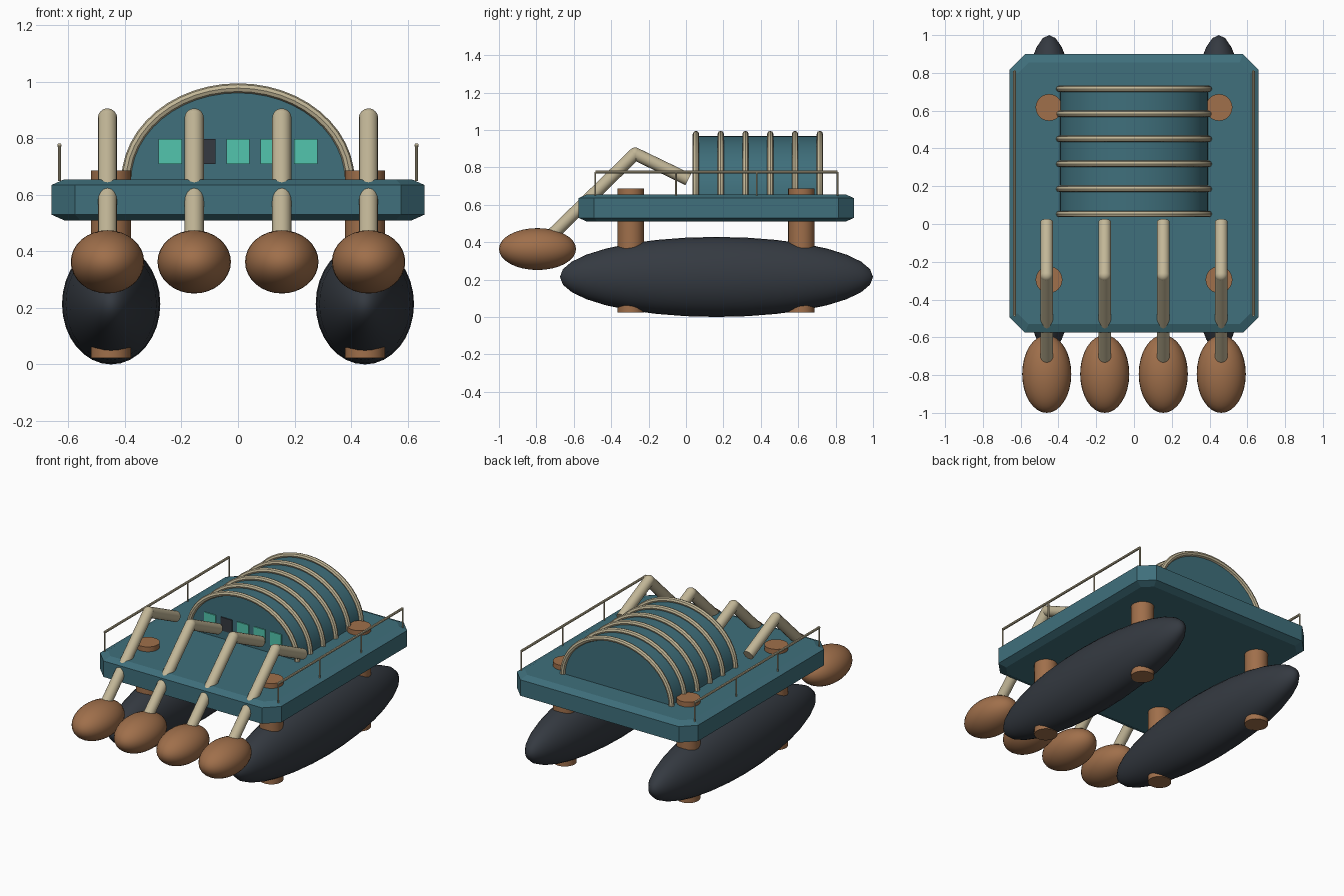
import bpy, bmesh
from math import sin, cos, pi, radians
from mathutils import Vector

if "Cube" in bpy.data.objects:
    bpy.data.objects.remove(bpy.data.objects["Cube"], do_unlink=True)


def material(name, rgb):
    m = bpy.data.materials.new(name)
    m.use_nodes = True
    m.diffuse_color = (*rgb, 1)
    m.node_tree.nodes["Principled BSDF"].inputs["Base Color"].default_value = (*rgb, 1)
    return m


TEAL = material("teal hull", (0.05, 0.16, 0.20))
DARK = material("charcoal rubber", (0.035, 0.042, 0.053))
COPPER = material("copper brown", (0.35, 0.16, 0.07))
TAN = material("tan tube", (0.54, 0.47, 0.31))
GLASS = material("turquoise glass", (0.085, 0.56, 0.42))


def finish(name, mat, smooth=True):
    ob = bpy.context.object
    ob.name = name
    ob.data.materials.append(mat)
    if smooth:
        bpy.ops.object.shade_smooth_by_angle(angle=radians(35))
    return ob


def from_bmesh(name, bm, mat, smooth=False):
    bmesh.ops.recalc_face_normals(bm, faces=bm.faces)
    me = bpy.data.meshes.new(name)
    bm.to_mesh(me)
    bm.free()
    ob = bpy.data.objects.new(name, me)
    bpy.context.collection.objects.link(ob)
    bpy.ops.object.select_all(action='DESELECT')
    ob.select_set(True)
    bpy.context.view_layer.objects.active = ob
    return finish(name, mat, smooth)


def ellipsoid(name, centre, radii, mat, along_y=False):
    bpy.ops.mesh.primitive_uv_sphere_add(segments=32, ring_count=16, radius=1, location=centre)
    ob = bpy.context.object
    if along_y:
        ob.rotation_euler.x = pi / 2
        radii = (radii[0], radii[2], radii[1])
    ob.scale = radii
    return finish(name, mat)


def rod(name, a, b, r, mat, sides=16):
    a, b = Vector(a), Vector(b)
    bpy.ops.mesh.primitive_cylinder_add(vertices=sides, radius=r, depth=(b - a).length,
                                        location=(a + b) / 2)
    bpy.context.object.rotation_euler = (b - a).to_track_quat('Z', 'Y').to_euler()
    return finish(name, mat)


def box(name, centre, size, mat):
    bpy.ops.mesh.primitive_cube_add(size=1, location=centre)
    bpy.context.object.scale = size
    return finish(name, mat, False)


# Deck: octagonal slab with sloped rims above and below
def octagon(bm, inset, z):
    hx, hy, cy = 0.66 - inset, 0.737 - inset, 0.162
    cut = 0.083 - inset * 0.586
    corners = [(hx, hy - cut), (hx - cut, hy), (cut - hx, hy), (-hx, hy - cut),
               (-hx, cut - hy), (cut - hx, -hy), (hx - cut, -hy), (hx, cut - hy)]
    return [bm.verts.new((x, y + cy, z)) for x, y in corners]


bm = bmesh.new()
rings = [octagon(bm, i, z) for i, z in
         ((0.045, 0.51), (0, 0.53), (0, 0.635), (0.045, 0.655))]
bm.faces.new(rings[0])
bm.faces.new(rings[-1])
for low, high in zip(rings, rings[1:]):
    for i in range(8):
        j = (i + 1) % 8
        bm.faces.new((low[i], low[j], high[j], high[i]))
from_bmesh("deck", bm, TEAL)


# Cabin: flattened half barrel
def arch(rx, rz, steps=24):
    return [(rx * cos(pi * i / steps), 0.65 + rz * sin(pi * i / steps))
            for i in range(steps + 1)]


CABIN_FRONT, CABIN_BACK = 0.055, 0.715
bm = bmesh.new()
end = bm.faces.new([bm.verts.new((x, CABIN_FRONT, z)) for x, z in arch(0.392, 0.318)])
new = bmesh.ops.extrude_face_region(bm, geom=[end], use_keep_orig=True)["geom"]
bmesh.ops.translate(bm, vec=(0, CABIN_BACK - CABIN_FRONT, 0),
                    verts=[g for g in new if isinstance(g, bmesh.types.BMVert)])
from_bmesh("cabin", bm, TEAL, True)

# Ribs arching over the cabin
for n in range(6):
    curve = bpy.data.curves.new("cabin_rib", 'CURVE')
    curve.dimensions = '3D'
    curve.bevel_depth = 0.017
    curve.bevel_resolution = 2
    curve.use_fill_caps = True
    points = arch(0.396, 0.328)
    spline = curve.splines.new('POLY')
    spline.points.add(len(points) - 1)
    for p, (x, z) in zip(spline.points, points):
        p.co = (x, 0.053 + n * 0.1325, z, 1)
    rib = bpy.data.objects.new("cabin_rib", curve)
    bpy.context.collection.objects.link(rib)
    bpy.ops.object.select_all(action='DESELECT')
    rib.select_set(True)
    bpy.context.view_layer.objects.active = rib
    bpy.ops.object.convert(target='MESH')
    finish("cabin_rib", TAN)

# Windows on the cabin front, one of them dark
for n in range(-2, 3):
    box("cabin_window", (n * 0.12, CABIN_FRONT - 0.002, 0.754), (0.082, 0.009, 0.088),
        DARK if n == -1 else GLASS)

for side, s in (("left", 1), ("right", -1)):
    # Pontoon and the two posts that carry it
    ellipsoid(side + "_pontoon", (s * 0.449, 0.163, 0.214), (0.174, 0.837, 0.214), DARK, True)
    for y in (-0.295, 0.617):
        rod(side + "_pontoon_post", (s * 0.45, y, 0.023), (s * 0.45, y, 0.687), 0.071, COPPER, 24)

    # Railing
    x, y0, y1 = s * 0.632, -0.485, 0.81
    rod(side + "_handrail", (x, y0, 0.775), (x, y1, 0.775), 0.008, TAN, 8)
    for i in range(4):
        y = y0 + (y1 - y0) * i / 3
        rod(side + "_rail_post", (x, y, 0.65), (x, y, 0.775), 0.005, TAN, 8)

    # Bent arms with float pads
    for x in (s * 0.155, s * 0.462):
        shoulder, knee, pad = (x, 0.012, 0.735), (x, -0.272, 0.872), (x, -0.794, 0.363)
        rod(side + "_upper_arm", shoulder, knee, 0.034, TAN)
        rod(side + "_lower_arm", knee, pad, 0.034, TAN)
        ellipsoid(side + "_arm_knee", knee, (0.034, 0.034, 0.034), TAN)
        ellipsoid(side + "_arm_pad", pad, (0.13, 0.206, 0.112), COPPER)
